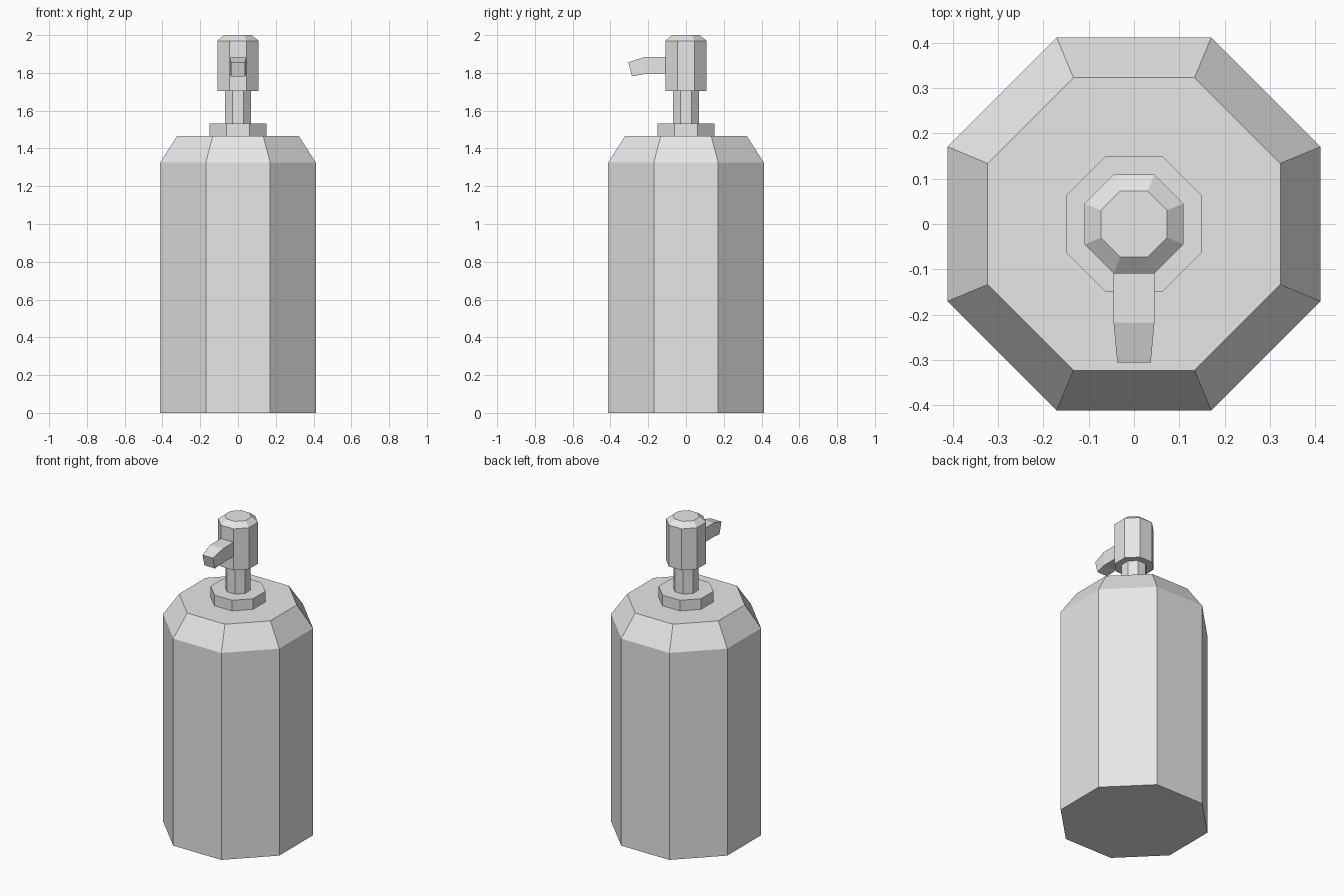
import bpy, bmesh, math

cube = bpy.data.objects.get("Cube")
if cube:
    bpy.data.objects.remove(cube, do_unlink=True)

grey = bpy.data.materials.new("plain grey")
grey.use_nodes = True
colour = (0.8, 0.8, 0.8, 1)
grey.diffuse_color = colour
grey.node_tree.nodes["Principled BSDF"].inputs["Base Color"].default_value = colour


def finish(name, bm):
    bmesh.ops.recalc_face_normals(bm, faces=bm.faces)
    mesh = bpy.data.meshes.new(name)
    bm.to_mesh(mesh)
    bm.free()
    mesh.materials.append(grey)
    obj = bpy.data.objects.new(name, mesh)
    bpy.context.collection.objects.link(obj)
    return obj


def loft(name, rings):
    """Closed skin over a list of rings with equal point counts."""
    bm = bmesh.new()
    loops = [[bm.verts.new(p) for p in ring] for ring in rings]
    n = len(loops[0])
    for a, b in zip(loops, loops[1:]):
        for i in range(n):
            j = (i + 1) % n
            bm.faces.new((a[i], a[j], b[j], b[i]))
    bm.faces.new(loops[0][::-1])
    bm.faces.new(loops[-1])
    return finish(name, bm)


def octagon(apothem, z):
    r = apothem / math.cos(math.pi / 8)
    angles = [math.pi / 8 + i * math.pi / 4 for i in range(8)]
    return [(r * math.cos(a), r * math.sin(a), z) for a in angles]


def turned(name, profile):
    return loft(name, [octagon(r, z) for r, z in profile])


# Bottle with sloped shoulder
turned("bottle", [(0.412, 0), (0.412, 1.325), (0.323, 1.465)])

# Pump: collar, stem and bevelled head
turned("collar", [(0.15, 1.465), (0.15, 1.533)])
turned("stem", [(0.07, 1.533), (0.07, 1.705)])
turned("pump_head", [(0.109, 1.705), (0.109, 1.97), (0.073, 2.0)])

# Spout: rectangular sections, bent down and narrowed at the tip
sections = [
    (0.045, (-0.10, 1.884), (-0.10, 1.794)),
    (0.045, (-0.218, 1.884), (-0.218, 1.794)),
    (0.037, (-0.306, 1.856), (-0.286, 1.782)),
]
loft("spout", [
    [(-w, *top), (w, *top), (w, *low), (-w, *low)]
    for w, top, low in sections
])
